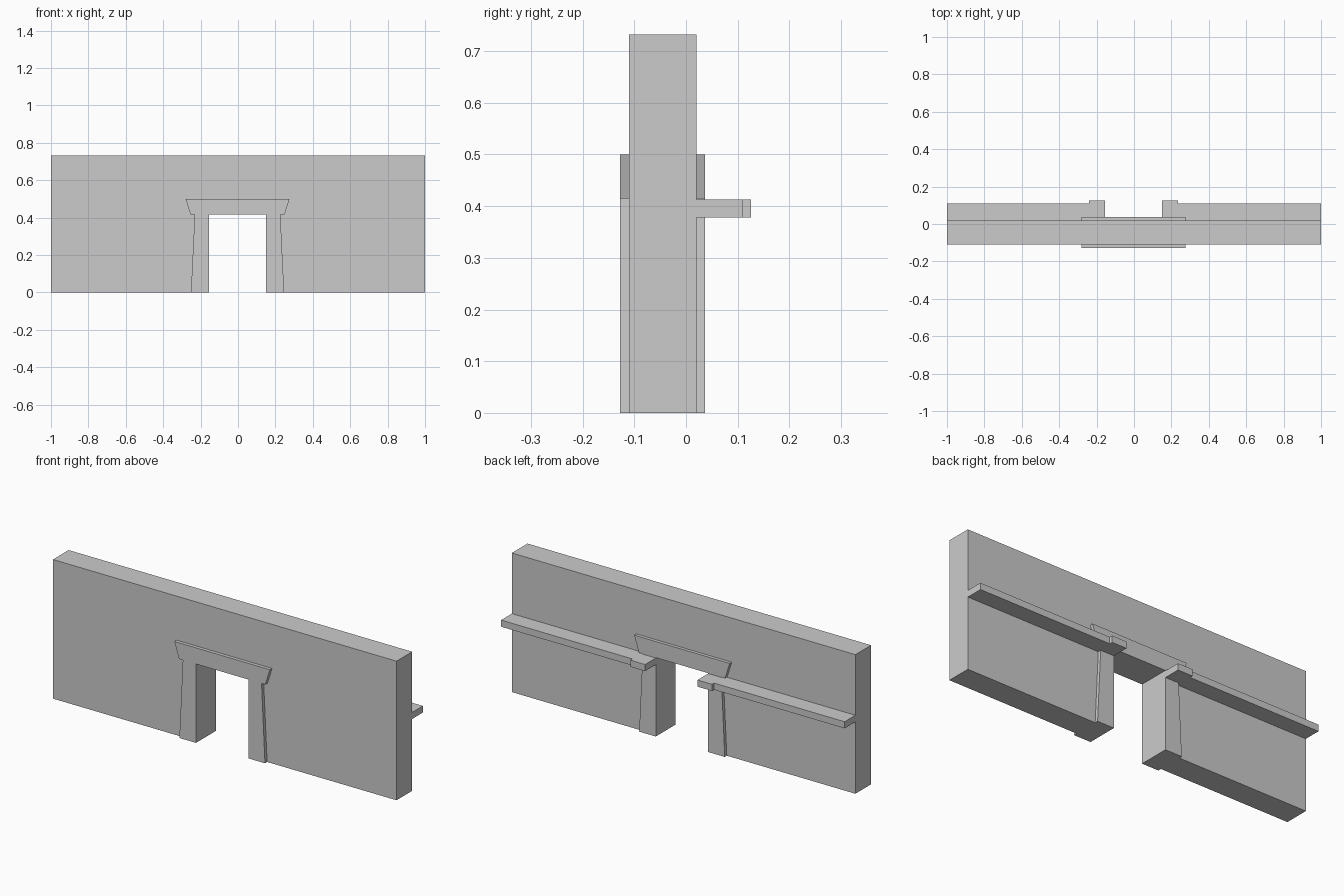
import bpy
import bmesh
from mathutils import Vector

if "Cube" in bpy.data.objects:
    bpy.data.objects.remove(bpy.data.objects["Cube"])

CX = -0.0025            # doorway centre line
DOOR_W, DOOR_H = 0.1525, 0.415


def prism(name, points, direction):
    """Extrude one flat outline of 3D points along a direction."""
    bm = bmesh.new()
    face = bm.faces.new([bm.verts.new(p) for p in points])
    ext = bmesh.ops.extrude_face_region(bm, geom=[face], use_keep_orig=True)
    verts = [g for g in ext["geom"] if isinstance(g, bmesh.types.BMVert)]
    bmesh.ops.translate(bm, verts=verts, vec=Vector(direction))
    bmesh.ops.recalc_face_normals(bm, faces=bm.faces)
    mesh = bpy.data.meshes.new(name)
    bm.to_mesh(mesh)
    bm.free()
    obj = bpy.data.objects.new(name, mesh)
    bpy.context.collection.objects.link(obj)
    return obj


def upright(name, outline, y0, y1):
    return prism(name, [(x, y0, z) for x, z in outline], (0, y1 - y0, 0))


def arch(half):
    """Close a half outline into a doorway-shaped loop, inner edge included."""
    inner = [(DOOR_W, 0), (DOOR_W, DOOR_H)]
    right = [(CX + x, z) for x, z in half]
    left = [(CX - x, z) for x, z in reversed(half)]
    return (right + left + [(CX - x, z) for x, z in inner]
            + [(CX + x, z) for x, z in reversed(inner)])


# Wall with doorway
wall = [(1, 0), (1, 0.732), (-1, 0.732), (-1, 0),
        (CX - DOOR_W, 0), (CX - DOOR_W, DOOR_H),
        (CX + DOOR_W, DOOR_H), (CX + DOOR_W, 0)]
upright("wall", wall, -0.11, 0.02)

# Raised door surround with tapered legs and flared lintel, both faces
surround = arch([(0.249, 0), (0.229, DOOR_H), (0.251, DOOR_H), (0.278, 0.5)])
upright("front_door_surround", surround, -0.128, -0.11)
upright("back_door_surround", surround, 0.02, 0.037)

# Rear ledges, deeper beside the doorway
for side, label in ((-1, "left"), (1, "right")):
    door, step = CX + side * DOOR_W, CX + side * 0.2375
    plan = [(door, 0.02), (door, 0.126), (step, 0.126),
            (step, 0.109), (side, 0.109), (side, 0.02)]
    prism(label + "_ledge", [(x, y, 0.378) for x, y in plan], (0, 0, 0.035))
